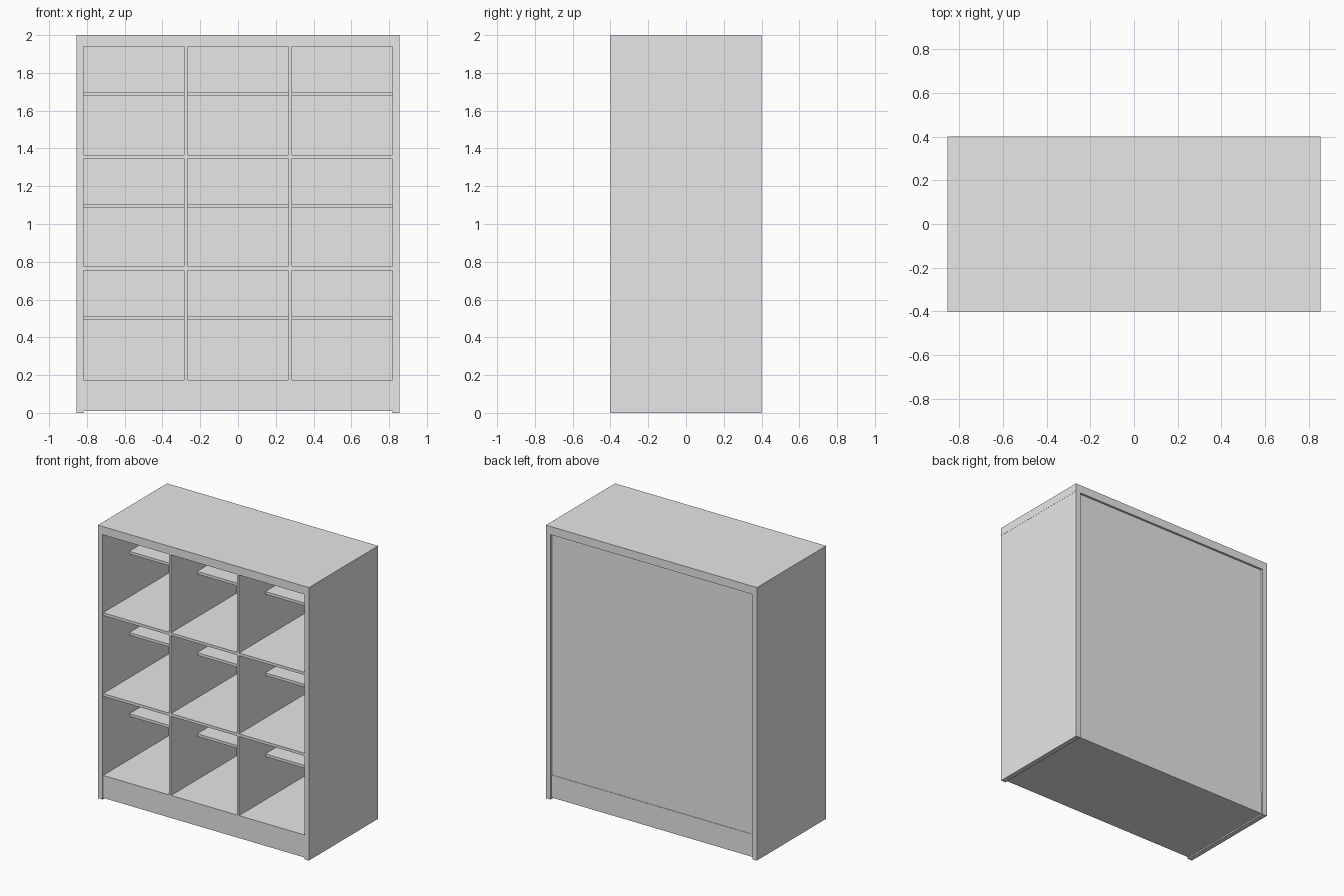
import bpy

cube = bpy.data.objects.get("Cube")
if cube:
    bpy.data.objects.remove(cube, do_unlink=True)

GREY = (0.8, 0.8, 0.8, 1)
mat = bpy.data.materials.new("light_grey")
mat.use_nodes = True
mat.diffuse_color = GREY
mat.node_tree.nodes["Principled BSDF"].inputs["Base Color"].default_value = GREY


def panel(name, x, y, z):
    """Box spanning the given (low, high) range on each axis."""
    bpy.ops.mesh.primitive_cube_add(size=1)
    ob = bpy.context.object
    ob.name = name
    ob.location = [(a + b) / 2 for a, b in (x, y, z)]
    ob.scale = [b - a for a, b in (x, y, z)]
    bpy.ops.object.transform_apply(location=True, rotation=False, scale=True)
    ob.data.materials.append(mat)
    return ob


HALF_W, HALF_D = 0.855, 0.4
INNER = 0.817                  # inside face of the side panels
BASE_TOP, TOP_UNDER = 0.175, 1.94
FRONT = -HALF_D + 0.006        # slightly recessed inner front
BACK = HALF_D - 0.016          # recessed back panel
BOARD = 0.02                   # shelf thickness
DIV = 0.276                    # divider centre

# Outer carcass
panel("top_panel", (-HALF_W, HALF_W), (-HALF_D, HALF_D), (TOP_UNDER, 2))
for side, s in (("left", 1), ("right", -1)):
    x = sorted((s * INNER, s * (HALF_W - 0.001)))
    panel(side + "_side_panel", x, (-HALF_D, HALF_D), (0, TOP_UNDER))
panel("base_plinth", (-INNER, INNER), (FRONT, BACK + 0.003), (0.01, BASE_TOP))
panel("back_panel", (-INNER, INNER), (BACK - 0.02, BACK), (BASE_TOP, TOP_UNDER))

# Vertical dividers
for side, s in (("left", 1), ("right", -1)):
    panel(side + "_divider", (s * DIV - 0.009, s * DIV + 0.009),
          (FRONT, BACK - 0.02), (BASE_TOP, TOP_UNDER))

# Full-depth shelves and shallow rear shelves in each of the three columns
columns = [(-INNER, -DIV - 0.009), (-DIV + 0.009, DIV - 0.009), (DIV + 0.009, INNER)]
for c, x in enumerate(columns, 1):
    for r, z in enumerate((0.754, 1.346), 1):
        panel(f"shelf_{c}_{r}", x, (FRONT, BACK - 0.02), (z, z + BOARD))
    for r, z in enumerate((0.491, 1.085, 1.68), 1):
        panel(f"rear_shelf_{c}_{r}", x, (-0.09, BACK - 0.02), (z, z + BOARD))
